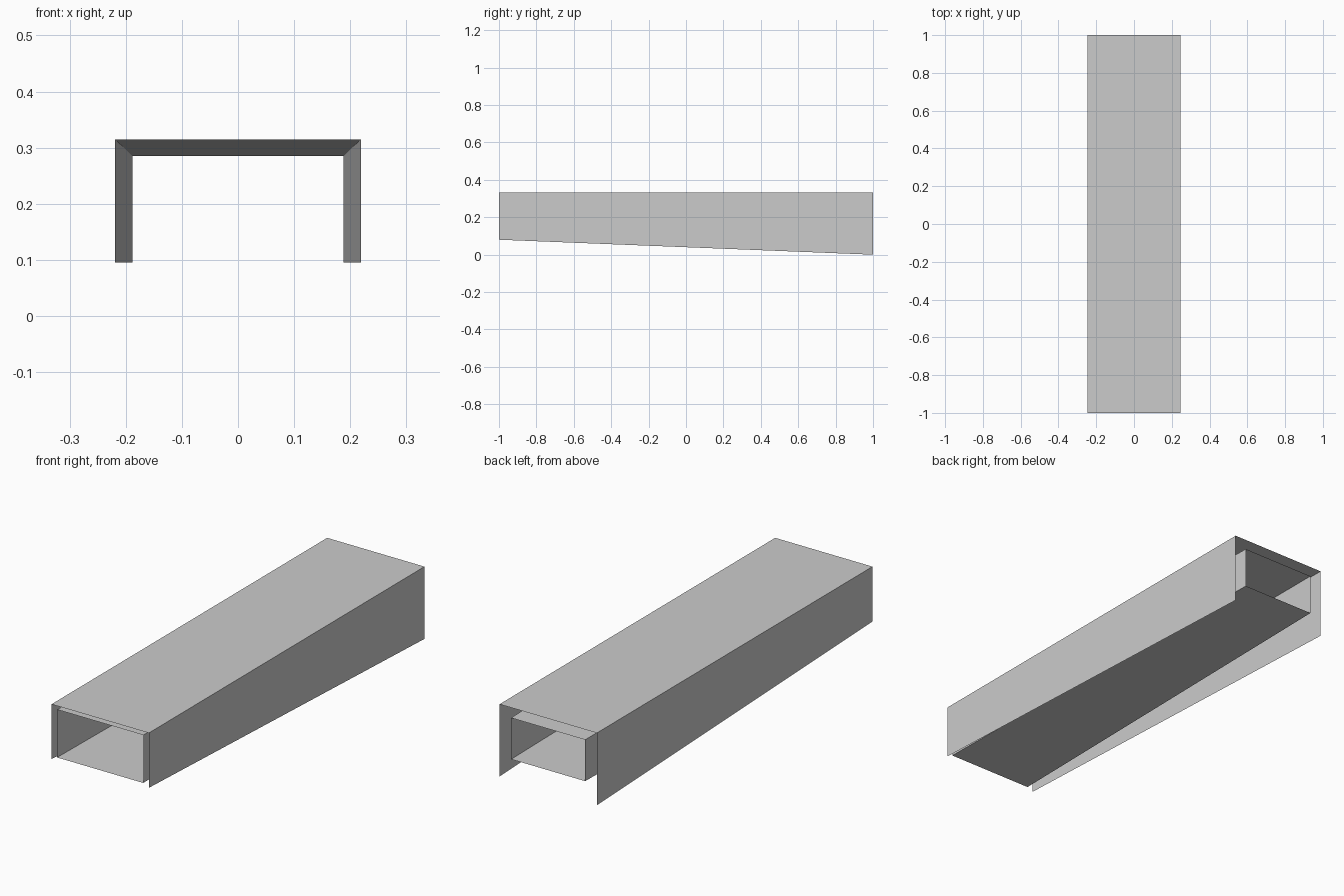
import bpy

if "Cube" in bpy.data.objects:
    bpy.data.objects.remove(bpy.data.objects["Cube"])


def loft(name, front, back, closed):
    """Sheet between a front (y=-1) and a back (y=1) profile of (x, z) points."""
    n = len(front)
    verts = [(x, -1, z) for x, z in front] + [(x, 1, z) for x, z in back]
    spans = n if closed else n - 1
    faces = [(i, (i + 1) % n, n + (i + 1) % n, n + i) for i in range(spans)]
    mesh = bpy.data.meshes.new(name)
    mesh.from_pydata(verts, [], faces)
    obj = bpy.data.objects.new(name, mesh)
    bpy.context.collection.objects.link(obj)
    return obj


def arch(half_width, bottom, top):
    """Upside-down U profile, from the left foot over the top to the right foot."""
    w = half_width
    return [(-w, bottom), (-w, top), (w, top), (w, bottom)]


# Outer cover: open below and at both ends, deeper towards the back
loft("outer_cover", arch(0.247, 0.08, 0.332), arch(0.247, 0.0, 0.332), closed=False)

# Inner duct: tapered four-sided tube with a level floor and open ends
loft("inner_duct", arch(0.219, 0.095, 0.315), arch(0.188, 0.095, 0.285), closed=True)
